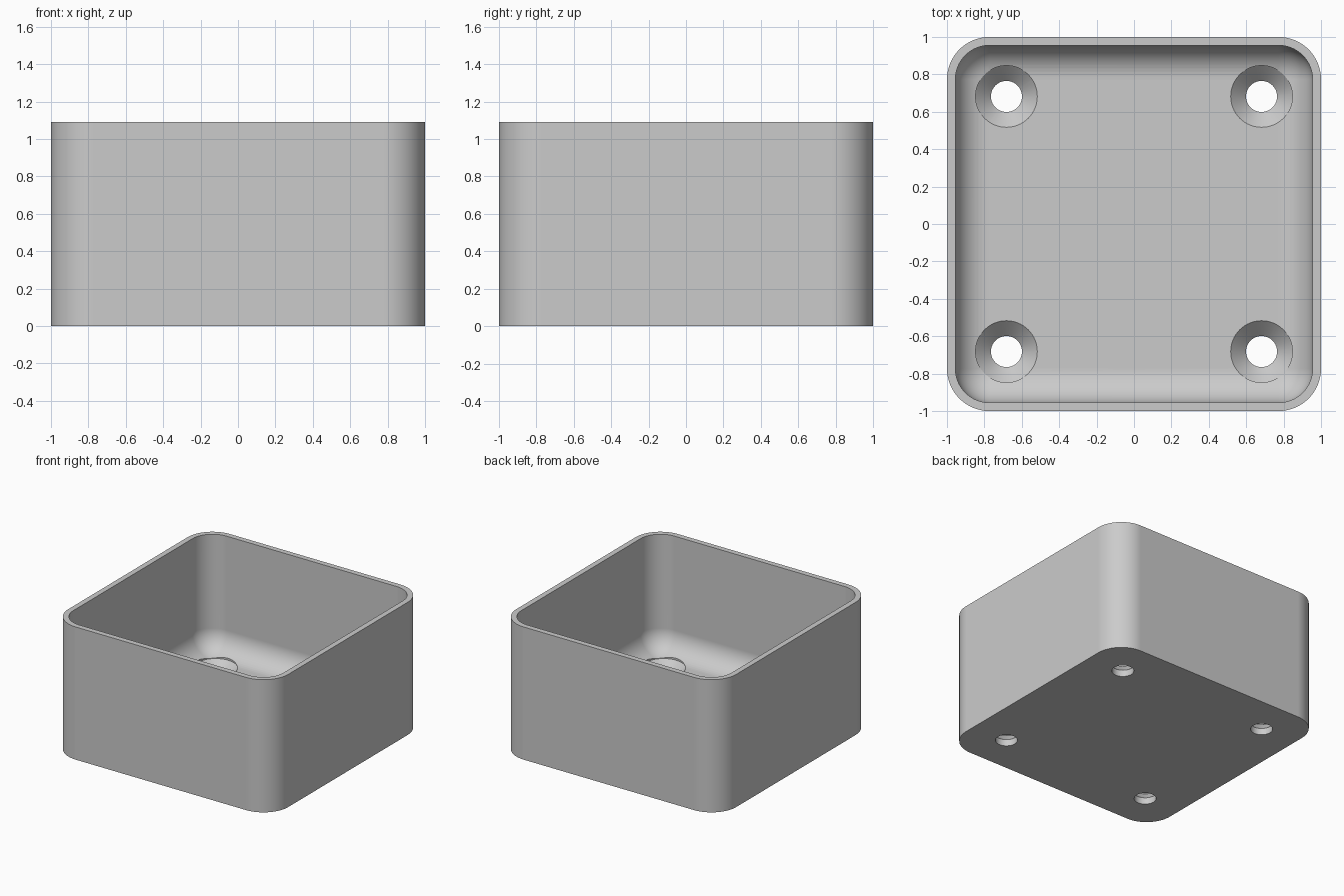
import bpy, bmesh, math

if "Cube" in bpy.data.objects:
    bpy.data.objects.remove(bpy.data.objects["Cube"], do_unlink=True)

HEIGHT, WALL, FLOOR = 1.09, 0.045, 0.136
CORNER, FILLET = 0.227, 0.182
HOLE_POS, HOLE_R, SINK_R = 0.682, 0.083, 0.165
CORNER_STEPS, FILLET_STEPS, HOLE_SIDES = 16, 14, 64

grey = bpy.data.materials.new("light grey")
grey.use_nodes = True
colour = (0.6, 0.6, 0.6, 1)
grey.diffuse_color = colour
grey.node_tree.nodes["Principled BSDF"].inputs["Base Color"].default_value = colour


def rounded_square(bm, half, radius, z):
    """Ring of vertices around a square with rounded corners."""
    ring = []
    for quarter in range(4):
        mid = math.radians(45 + 90 * quarter)
        cx = math.copysign(half - radius, math.cos(mid))
        cy = math.copysign(half - radius, math.sin(mid))
        for i in range(CORNER_STEPS + 1):
            a = math.pi / 2 * (quarter + i / CORNER_STEPS)
            ring.append(bm.verts.new((cx + radius * math.cos(a), cy + radius * math.sin(a), z)))
    return ring


def circle(bm, x, y, radius, z):
    steps = [2 * math.pi * i / HOLE_SIDES for i in range(HOLE_SIDES)]
    return [bm.verts.new((x + radius * math.cos(a), y + radius * math.sin(a), z)) for a in steps]


def loft(bm, rings):
    """Closed skin through the rings, capped at both ends."""
    for low, high in zip(rings, rings[1:]):
        for i in range(len(low)):
            j = (i + 1) % len(low)
            bm.faces.new((low[i], low[j], high[j], high[i]))
    bm.faces.new(rings[0][::-1])
    bm.faces.new(rings[-1])


def finish(bm, name):
    bmesh.ops.remove_doubles(bm, verts=bm.verts[:], dist=0.0005)
    bmesh.ops.recalc_face_normals(bm, faces=bm.faces[:])
    mesh = bpy.data.meshes.new(name)
    bm.to_mesh(mesh)
    bm.free()
    mesh.materials.append(grey)
    obj = bpy.data.objects.new(name, mesh)
    bpy.context.collection.objects.link(obj)
    return obj


# Open box: outer wall, rim, inner wall, then the rounded inside bottom edge
bm = bmesh.new()
inner = 1 - WALL
rings = [rounded_square(bm, 1, CORNER, 0),
         rounded_square(bm, 1, CORNER, HEIGHT),
         rounded_square(bm, inner, FILLET, HEIGHT)]
for i in range(FILLET_STEPS + 1):
    a = math.pi / 2 * i / FILLET_STEPS
    inset = FILLET * (1 - math.cos(a))
    rings.append(rounded_square(bm, inner - inset, max(FILLET - inset, 0),
                                FLOOR + FILLET * (1 - math.sin(a))))
loft(bm, rings)
box = finish(bm, "open_box")

# Four countersunk screw holes through the floor
bm = bmesh.new()
neck = FLOOR - (SINK_R - HOLE_R)
profile = [(HOLE_R, -0.1), (HOLE_R, neck), (SINK_R, FLOOR), (SINK_R, HEIGHT / 2)]
for sx in (-1, 1):
    for sy in (-1, 1):
        loft(bm, [circle(bm, sx * HOLE_POS, sy * HOLE_POS, r, z) for r, z in profile])
cutter = finish(bm, "screw_hole_cutter")
cutter.hide_render = True

cut = box.modifiers.new("screw_holes", "BOOLEAN")
cut.operation = "DIFFERENCE"
cut.solver = "EXACT"
cut.object = cutter
bpy.ops.object.select_all(action="DESELECT")
bpy.context.view_layer.objects.active = box
box.select_set(True)
bpy.ops.object.modifier_apply(modifier=cut.name)
bpy.data.objects.remove(cutter, do_unlink=True)

# Smooth curves with crisp rims
bpy.ops.object.shade_smooth_by_angle(angle=math.radians(30))
weighted = box.modifiers.new("even_shading", "WEIGHTED_NORMAL")
weighted.keep_sharp = True
